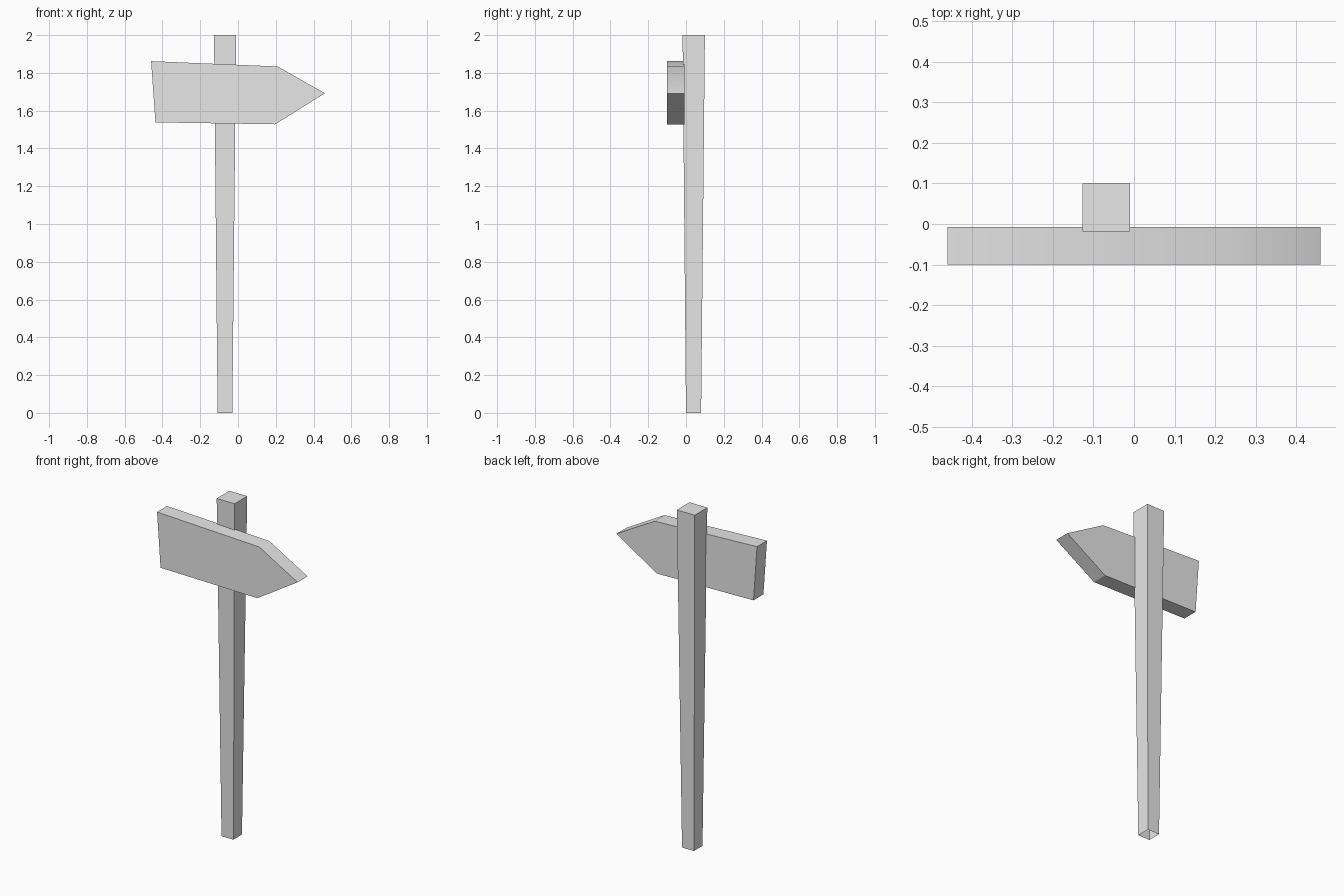
import bpy
import bmesh
from mathutils import Vector

cube = bpy.data.objects.get("Cube")
if cube:
    bpy.data.objects.remove(cube, do_unlink=True)

# Single plain grey material
grey = bpy.data.materials.new("plain_grey")
grey.use_nodes = True
grey.diffuse_color = (0.8, 0.8, 0.8, 1)
bsdf = next(n for n in grey.node_tree.nodes if n.type == 'BSDF_PRINCIPLED')
bsdf.inputs["Base Color"].default_value = grey.diffuse_color


def loft(name, start, end, cap_start=True):
    """Join two matching outlines into a solid, optionally open at the start."""
    bm = bmesh.new()
    a = [bm.verts.new(p) for p in start]
    b = [bm.verts.new(p) for p in end]
    n = len(a)
    for i in range(n):
        j = (i + 1) % n
        bm.faces.new((a[i], a[j], b[j], b[i]))
    bm.faces.new(b)
    if cap_start:
        bm.faces.new(a[::-1])
    bmesh.ops.recalc_face_normals(bm, faces=bm.faces)
    mesh = bpy.data.meshes.new(name)
    bm.to_mesh(mesh)
    bm.free()
    mesh.materials.append(grey)
    obj = bpy.data.objects.new(name, mesh)
    bpy.context.collection.objects.link(obj)
    bpy.ops.object.select_all(action='DESELECT')
    obj.select_set(True)
    bpy.context.view_layer.objects.active = obj
    bpy.ops.object.shade_smooth_by_angle()
    return obj


def rectangle(x0, x1, y0, y1, z):
    return [Vector(p) for p in ((x0, y0, z), (x1, y0, z), (x1, y1, z), (x0, y1, z))]


# Post: square, wider at the top, open underneath
loft("post",
     rectangle(-0.108, -0.03, 0.0, 0.08, 0),
     rectangle(-0.127, -0.01, -0.018, 0.1, 2),
     cap_start=False)

# Arrow board: uneven pointed outline given thickness along y
outline = [(-0.46, 1.862), (-0.437, 1.538), (0.197, 1.528), (0.46, 1.692), (0.21, 1.834)]
loft("arrow_board",
     [Vector((x, -0.1, z)) for x, z in outline],
     [Vector((x, -0.007, z)) for x, z in outline])
